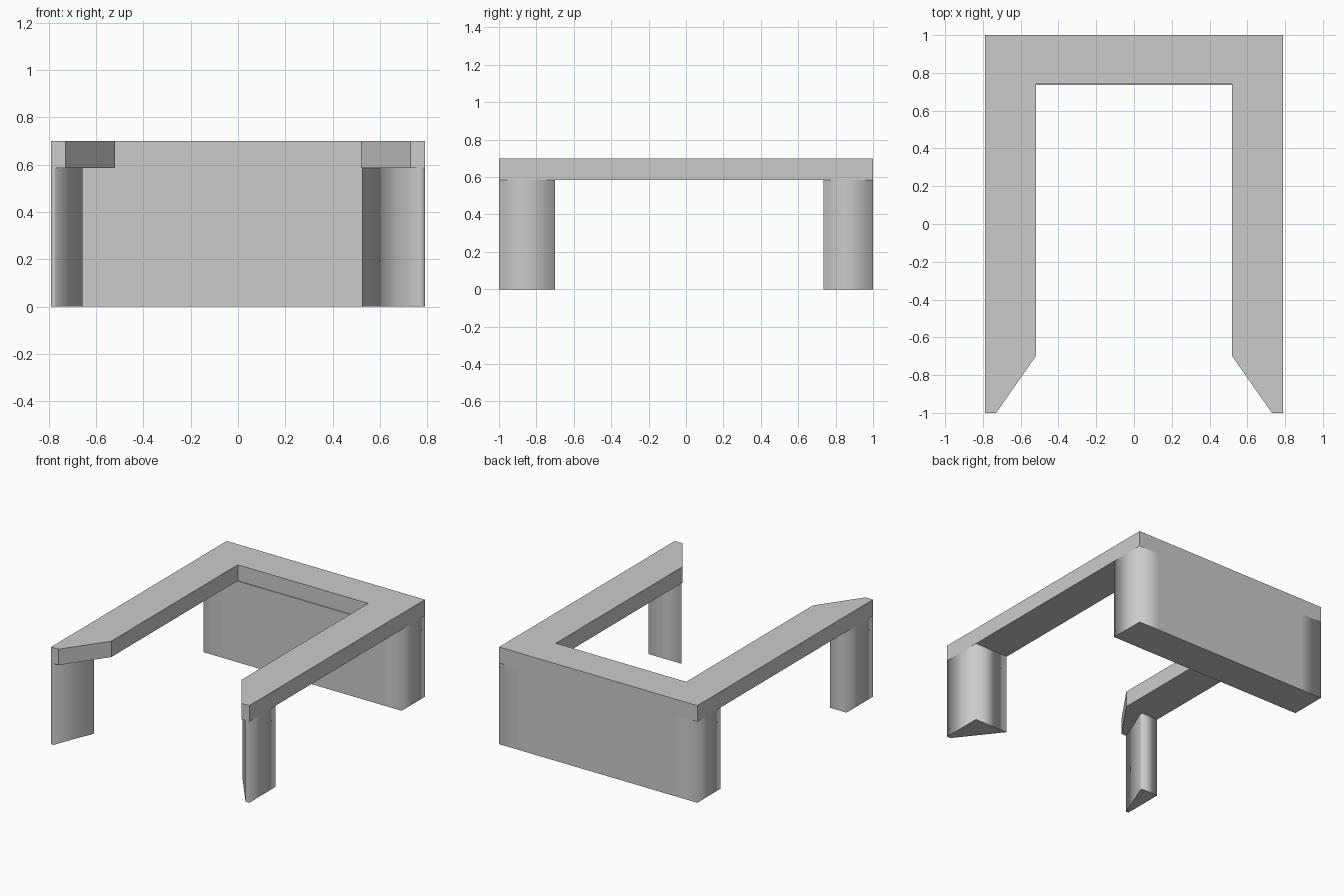
import bpy
import bmesh

if "Cube" in bpy.data.objects:
    bpy.data.objects.remove(bpy.data.objects["Cube"])


def prism(name, outline, z0, z1, soft=False):
    """Extrude a counter-clockwise plan outline between two heights."""
    bm = bmesh.new()
    base = bm.faces.new([bm.verts.new((x, y, z0)) for x, y in outline])
    ext = bmesh.ops.extrude_face_region(bm, geom=[base], use_keep_orig=True)
    verts = [g for g in ext["geom"] if isinstance(g, bmesh.types.BMVert)]
    bmesh.ops.translate(bm, verts=verts, vec=(0, 0, z1 - z0))
    bmesh.ops.recalc_face_normals(bm, faces=bm.faces)
    bm.normal_update()
    if soft:
        # blended upright corners, crisp rims
        for f in bm.faces:
            f.smooth = abs(f.normal.z) < 0.5
        for e in bm.edges:
            e.smooth = abs(e.verts[0].co.z - e.verts[1].co.z) > 0.01
    mesh = bpy.data.meshes.new(name)
    bm.to_mesh(mesh)
    bm.free()
    obj = bpy.data.objects.new(name, mesh)
    bpy.context.collection.objects.link(obj)
    return obj


TOP, UNDER = 0.70, 0.585

# U-shaped top with tapered front tips
half = [(0.52, 0.74), (0.52, -0.70), (0.73, -1.0), (0.79, -1.0), (0.79, 1.0)]
mirrored = [(-x, y) for x, y in reversed(half)]
prism("desk_top", half + mirrored, UNDER, TOP)

# Solid back panel with softly shaded ends
prism("back_panel",
      [(-0.79, 0.735), (-0.64, 0.735), (0, 0.735), (0.64, 0.735), (0.79, 0.735),
       (0.79, 1.0), (0.62, 1.0), (-0.62, 1.0), (-0.79, 1.0)],
      0, UNDER, soft=True)

# Right front leg fills the tapered tip
prism("right_front_leg",
      [(0.76, -1.0), (0.79, -1.0), (0.79, -0.70), (0.525, -0.70)],
      0, UNDER, soft=True)

# Left front leg is narrower
prism("left_front_leg",
      [(-0.79, -1.0), (-0.77, -1.0), (-0.70, -0.82), (-0.657, -0.72),
       (-0.657, -0.70), (-0.79, -0.70)],
      0, UNDER, soft=True)
